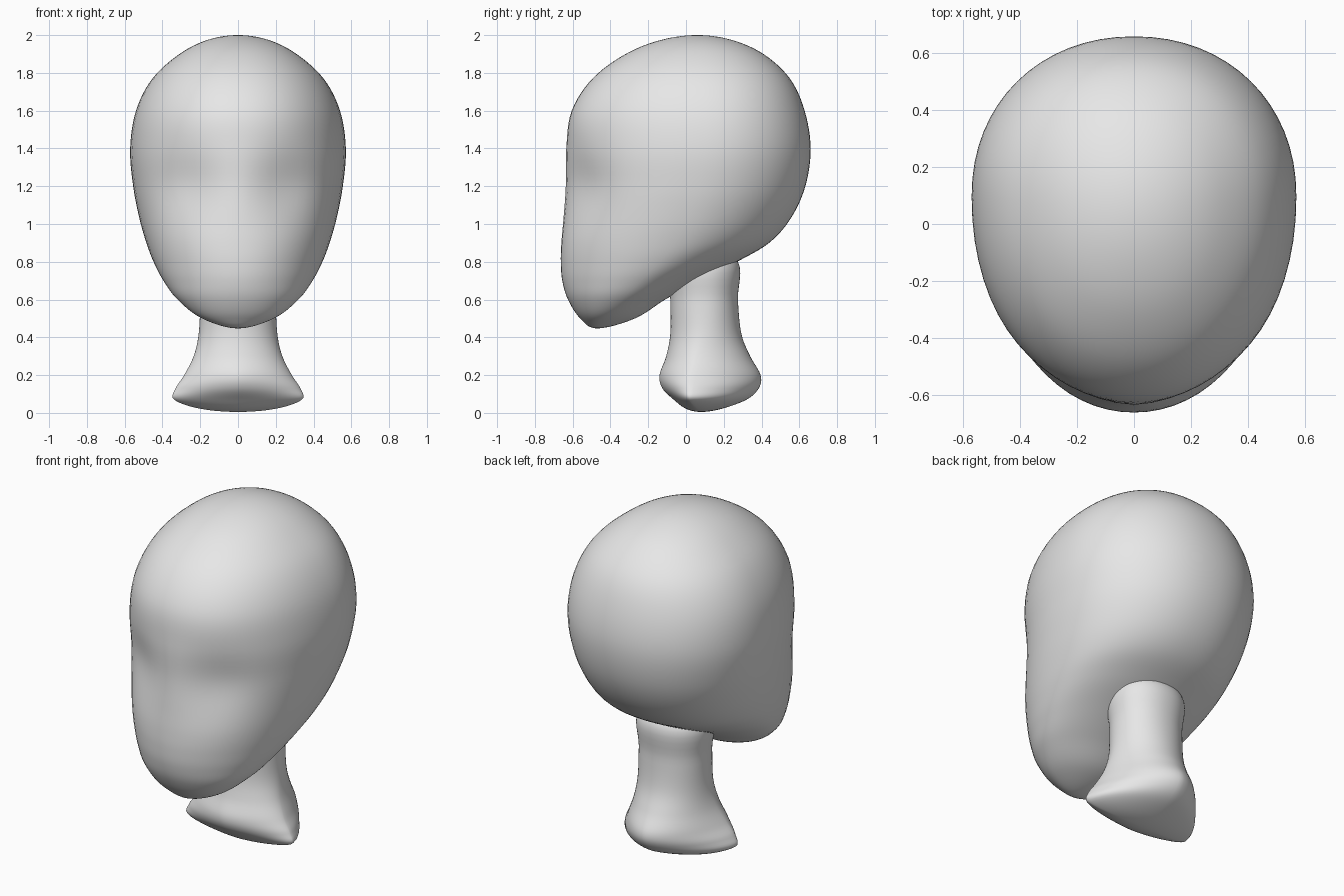
import bpy
import bmesh
import math

cube = bpy.data.objects.get("Cube")
if cube:
    bpy.data.objects.remove(cube, do_unlink=True)

grey = bpy.data.materials.new("matte grey")
grey.use_nodes = True
grey.diffuse_color = (0.8, 0.8, 0.8, 1)
grey.node_tree.nodes["Principled BSDF"].inputs["Base Color"].default_value = (0.8, 0.8, 0.8, 1)


def spline(a, b, c, d, t):
    return b + 0.5 * t * (c - a + t * (2 * a - 5 * b + 4 * c - d + t * (3 * (b - c) + d - a)))


def mirrored(row):
    # continues the profile through a pole, so that the pole stays round
    z, front, back, mid, half, power = row
    return (z, back, front, mid, -half, power)


def section(row, sides):
    z, front, back, mid, half, power = row
    points = []
    for i in range(sides):
        a = 2 * math.pi * i / sides
        c, s = math.cos(a), math.sin(a)
        x = half * math.copysign(abs(c) ** (2 / power), c)
        depth = back - mid if s > 0 else mid - front
        points.append((x, mid + depth * math.copysign(abs(s) ** (2 / power), s), z))
    return points


def loft(name, rows, sides=64, steps=6, shape=None):
    """Closed smooth body through rows of (z, front, back, widest y, half width, power)."""
    keys = [mirrored(rows[1])] + rows + [mirrored(rows[-2])]
    dense = []
    for k in range(1, len(rows)):
        for j in range(steps):
            dense.append([spline(*q, j / steps) for q in zip(*keys[k - 1:k + 3])])
    bm = bmesh.new()
    rings = [[bm.verts.new(p) for p in section(r, sides)] for r in dense[1:]]
    for lower, upper in zip(rings, rings[1:]):
        for i in range(sides):
            j = (i + 1) % sides
            bm.faces.new((lower[i], lower[j], upper[j], upper[i]))
    for ring, row in ((rings[0], rows[0]), (rings[-1], rows[-1])):
        pole = bm.verts.new((0, row[1], row[0]))
        for i in range(sides):
            bm.faces.new((ring[i], ring[(i + 1) % sides], pole))
    if shape:
        for v in bm.verts:
            shape(v.co)
    bmesh.ops.recalc_face_normals(bm, faces=bm.faces)
    for f in bm.faces:
        f.smooth = True
    mesh = bpy.data.meshes.new(name)
    bm.to_mesh(mesh)
    bm.free()
    mesh.materials.append(grey)
    obj = bpy.data.objects.new(name, mesh)
    bpy.context.collection.objects.link(obj)


def eye_hollows(co):
    if co.y < -0.1:
        side = (abs(co.x) - 0.27) / 0.17
        level = (co.z - 1.2) / 0.19
        co.y += 0.045 * math.exp(-side * side - level * level)


# Head, from chin to crown
loft("head", [
    (0.447, -0.47, -0.47, -0.47, 0, 2),
    (0.50, -0.56, -0.27, -0.43, 0.19, 2),
    (0.60, -0.625, -0.11, -0.34, 0.32, 2),
    (0.70, -0.655, 0.07, -0.24, 0.395, 2),
    (0.80, -0.663, 0.27, -0.14, 0.447, 2.05),
    (0.90, -0.66, 0.44, -0.06, 0.485, 2.1),
    (1.03, -0.65, 0.555, 0.01, 0.522, 2.1),
    (1.20, -0.64, 0.632, 0.07, 0.555, 2.1),
    (1.40, -0.635, 0.66, 0.1, 0.571, 2.1),
    (1.60, -0.605, 0.628, 0.1, 0.54, 2.1),
    (1.77, -0.495, 0.55, 0.09, 0.453, 2.1),
    (1.90, -0.32, 0.41, 0.07, 0.31, 2.1),
    (1.975, -0.13, 0.24, 0.06, 0.16, 2.05),
    (2.0, 0.06, 0.06, 0.06, 0, 2),
], shape=eye_hollows)

# Neck with a flared foot that comes to a point at either side
loft("neck", [
    (0.005, 0.08, 0.08, 0.08, 0, 1.7),
    (0.022, 0.0, 0.19, 0.06, 0.2, 1.7),
    (0.07, -0.065, 0.32, 0.02, 0.338, 1.6),
    (0.13, -0.125, 0.385, 0.02, 0.33, 1.6),
    (0.20, -0.14, 0.395, 0.03, 0.285, 1.7),
    (0.30, -0.105, 0.34, 0.06, 0.235, 1.9),
    (0.42, -0.083, 0.293, 0.09, 0.208, 2),
    (0.60, -0.083, 0.275, 0.1, 0.2, 2.1),
    (0.80, -0.085, 0.275, 0.1, 0.2, 2.1),
    (0.90, 0.1, 0.1, 0.1, 0, 2),
])
